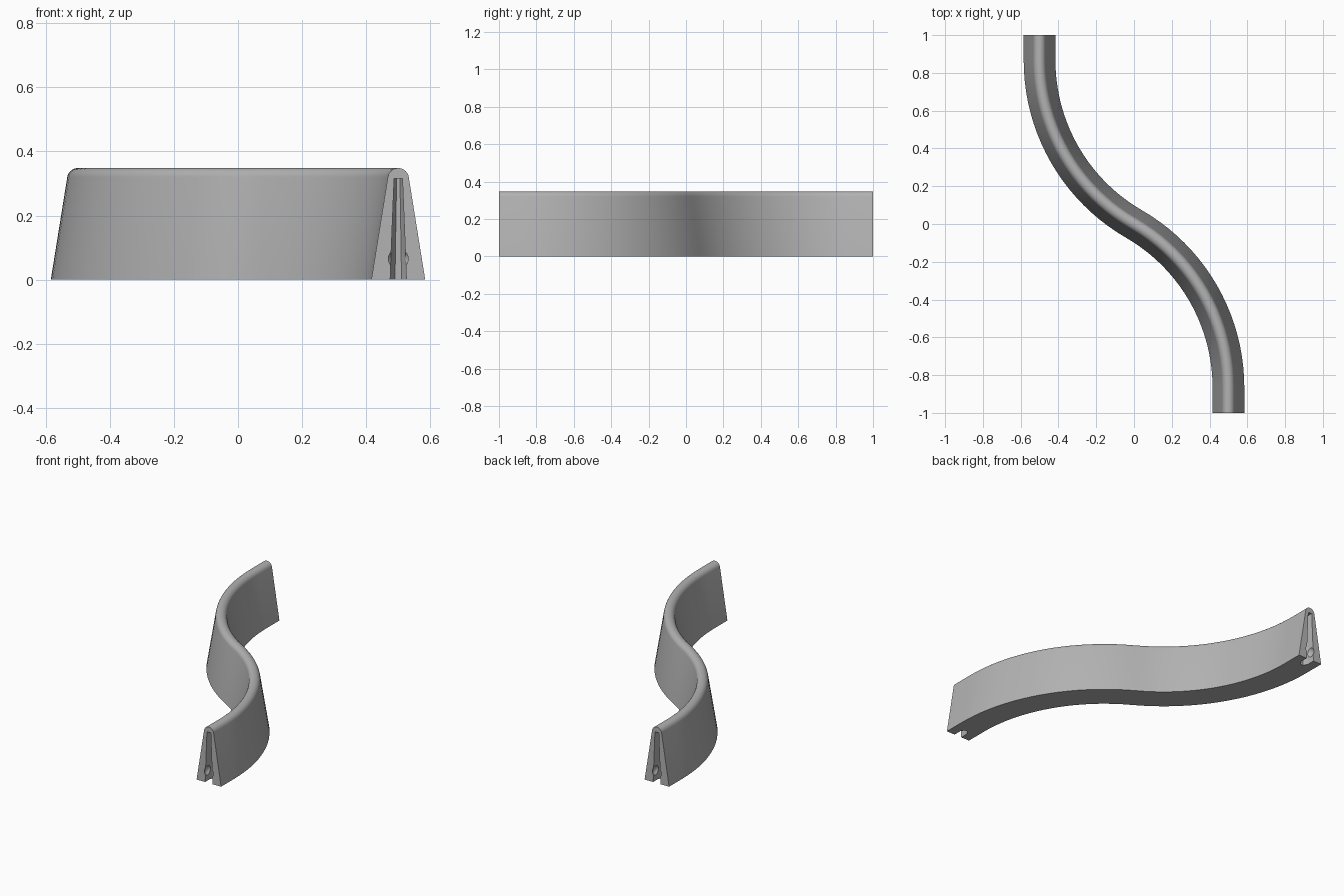
import bpy
import bmesh
from math import sin, cos, radians, pi
from mathutils import Vector, Matrix

cube = bpy.data.objects.get("Cube")
if cube:
    bpy.data.objects.remove(cube)

grey = bpy.data.materials.new("plain grey")
grey.use_nodes = True
colour = (0.45, 0.45, 0.45, 1)
grey.diffuse_color = colour
grey.node_tree.nodes["Principled BSDF"].inputs["Base Color"].default_value = colour


def loft(name, rings):
    """Skin a list of closed rings and cap both ends."""
    bm = bmesh.new()
    loops = [[bm.verts.new(p) for p in ring] for ring in rings]
    n = len(loops[0])
    for a, b in zip(loops, loops[1:]):
        for i in range(n):
            j = (i + 1) % n
            bm.faces.new((a[i], a[j], b[j], b[i]))
    bm.faces.new(loops[0])
    bm.faces.new(loops[-1])
    bmesh.ops.recalc_face_normals(bm, faces=bm.faces)
    mesh = bpy.data.meshes.new(name)
    bm.to_mesh(mesh)
    bm.free()
    mesh.materials.append(grey)
    obj = bpy.data.objects.new(name, mesh)
    bpy.context.collection.objects.link(obj)
    return obj


# Tapered wall section with a rounded top
HALF, TOP_R, TOP_Z, LEAN = 0.084, 0.033, 0.315, radians(9)
section = [(-HALF, 0), (HALF, 0)]
STEPS = 14
for i in range(STEPS + 1):
    a = LEAN + (pi - 2 * LEAN) * i / STEPS
    section.append((TOP_R * cos(a), TOP_Z + TOP_R * sin(a)))

# S path: a short straight and a 60 degree arc, repeated with a half turn
ARC = 20
START_Y = -sin(radians(60))
half_path = [(Vector((0.5, -1, 0)), 0)]
for i in range(ARC + 1):
    a = radians(60) * i / ARC
    half_path.append((Vector((cos(a) - 0.5, START_Y + sin(a), 0)), a))
path = half_path + [(-p, a) for p, a in reversed(half_path[:-1])]
wall = loft("curved_wall", [
    [p + Vector((u * cos(a), u * sin(a), z)) for u, z in section]
    for p, a in path])


def slot_ring(w, z):
    """Plan of the end slot with a chamfered back."""
    plan = [(-w, -0.05), (w, -0.05), (w, 0.05), (0.4 * w, 0.075),
            (-0.4 * w, 0.075), (-w, 0.05)]
    return [Vector((0.5 + x, -1 + y, z)) for x, y in plan]


def socket_ring(a):
    """Ring of the round clip socket, swept along y."""
    r, y = a
    return [Vector((0.5 + r * cos(t * pi / 12), -1 + y, 0.065 + r * sin(t * pi / 12)))
            for t in range(24)]


# Connector slot and clip socket at each end
for turn in (0, pi):
    cutters = [
        loft("slot_cutter", [slot_ring(0.026, -0.02), slot_ring(0.022, 0.09),
                             slot_ring(0.013, 0.315)]),
        loft("socket_cutter", [socket_ring((0.037 * cos(radians(b)), 0.02 + 0.037 * sin(radians(b))))
                               for b in range(-75, 76, 15)])]
    for cutter in cutters:
        cutter.data.transform(Matrix.Rotation(turn, 4, "Z"))
        cutter.hide_render = True
        mod = wall.modifiers.new("cut", "BOOLEAN")
        mod.operation = "DIFFERENCE"
        mod.solver = "EXACT"
        mod.object = cutter
        bpy.context.view_layer.objects.active = wall
        bpy.ops.object.modifier_apply(modifier=mod.name)
        bpy.data.objects.remove(cutter)

bpy.ops.object.select_all(action="DESELECT")
wall.select_set(True)
bpy.context.view_layer.objects.active = wall
bpy.ops.object.shade_smooth_by_angle(angle=radians(30))
